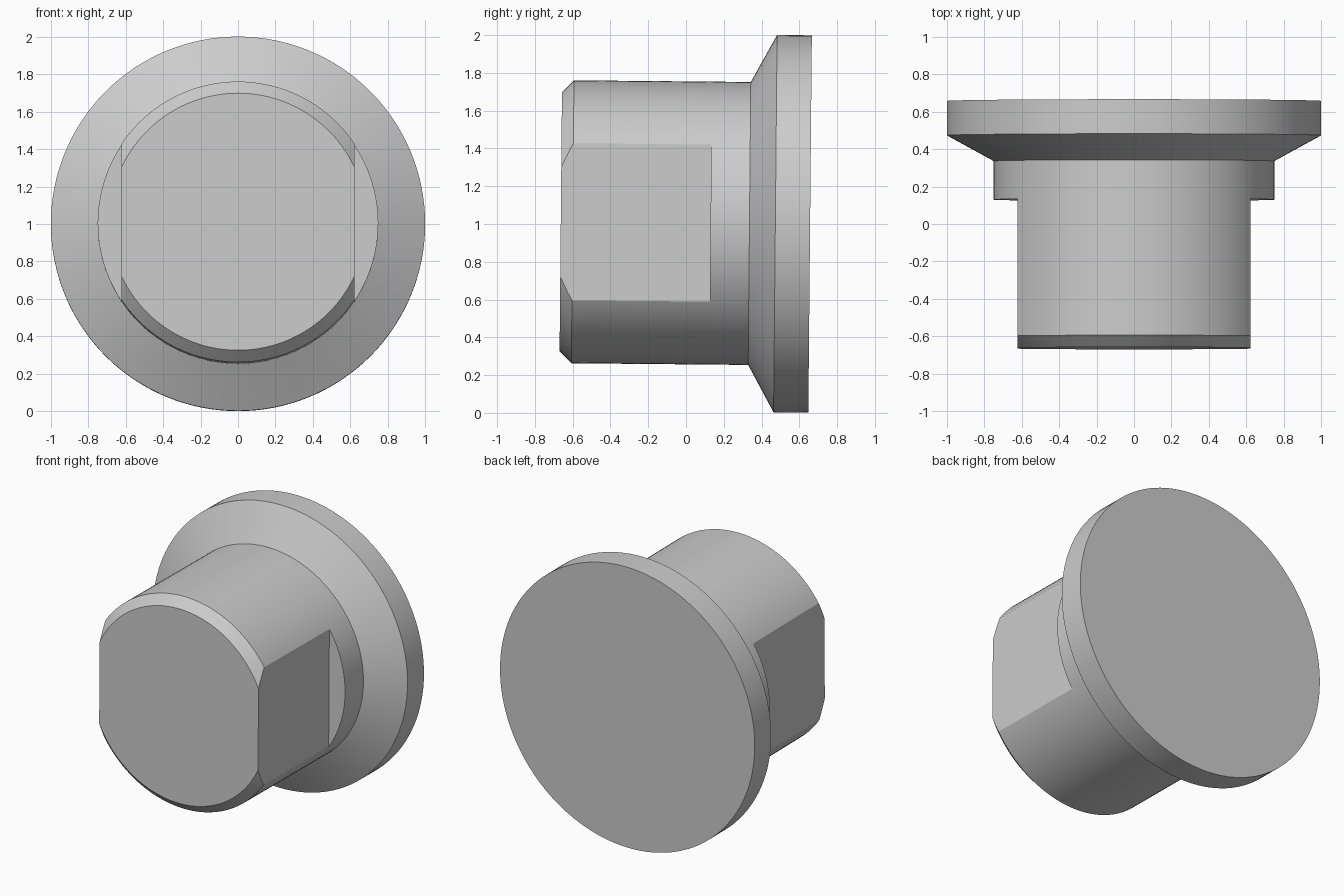
import bpy
import bmesh
from math import radians
from mathutils import Matrix

SEGMENTS = 128
TILT = -0.0093      # slight lean about x
CENTRE_Z = 1.006

cube = bpy.data.objects.get("Cube")
if cube:
    bpy.data.objects.remove(cube, do_unlink=True)

grey = bpy.data.materials.new("light grey")
grey.use_nodes = True
grey.diffuse_color = (0.604, 0.604, 0.604, 1)
bsdf = next(n for n in grey.node_tree.nodes if n.type == 'BSDF_PRINCIPLED')
bsdf.inputs["Base Color"].default_value = grey.diffuse_color


def make_object(name, bm):
    bmesh.ops.recalc_face_normals(bm, faces=bm.faces)
    mesh = bpy.data.meshes.new(name)
    bm.to_mesh(mesh)
    bm.free()
    mesh.materials.append(grey)
    obj = bpy.data.objects.new(name, mesh)
    bpy.context.collection.objects.link(obj)
    return obj


def turned_part(name, profile):
    """Stack rings of (y, radius) along the y axis and cap both ends."""
    bm = bmesh.new()
    rings = []
    for y, radius in profile:
        ring = bmesh.ops.create_circle(
            bm, segments=SEGMENTS, radius=radius,
            matrix=Matrix.Translation((0, y, 0)) @ Matrix.Rotation(radians(90), 4, 'X'))
        rings.append(ring["verts"])
    for a, b in zip(rings, rings[1:]):
        for i in range(SEGMENTS):
            j = (i + 1) % SEGMENTS
            bm.faces.new((a[i], a[j], b[j], b[i]))
    bm.faces.new(rings[0])
    bm.faces.new(rings[-1])
    return make_object(name, bm)


# Chamfered shank flowing into a conical flange and rim
knob = turned_part("flanged_knob", [
    (-0.663, 0.686), (-0.60, 0.749), (0.336, 0.749), (0.473, 0.999), (0.657, 0.999)])

# Two blocks that mill the wrench flats
bm = bmesh.new()
for side in (-1, 1):
    bmesh.ops.create_cube(bm, matrix=Matrix.Translation((side * 0.923, -0.435, 0))
                          @ Matrix.Diagonal((0.6, 1.13, 2, 1)))
cutter = make_object("flat_cutter", bm)
cutter.hide_render = True

bpy.ops.object.select_all(action='DESELECT')
knob.select_set(True)
bpy.context.view_layer.objects.active = knob
cut = knob.modifiers.new("wrench_flats", 'BOOLEAN')
cut.operation = 'DIFFERENCE'
cut.solver = 'EXACT'
cut.object = cutter
bpy.ops.object.modifier_apply(modifier=cut.name)
bpy.data.objects.remove(cutter, do_unlink=True)

# Stand the part in place with smooth rounds and crisp edges
knob.data.transform(Matrix.Translation((0, 0, CENTRE_Z)) @ Matrix.Rotation(TILT, 4, 'X'))
bpy.ops.object.shade_smooth_by_angle(angle=radians(25))
